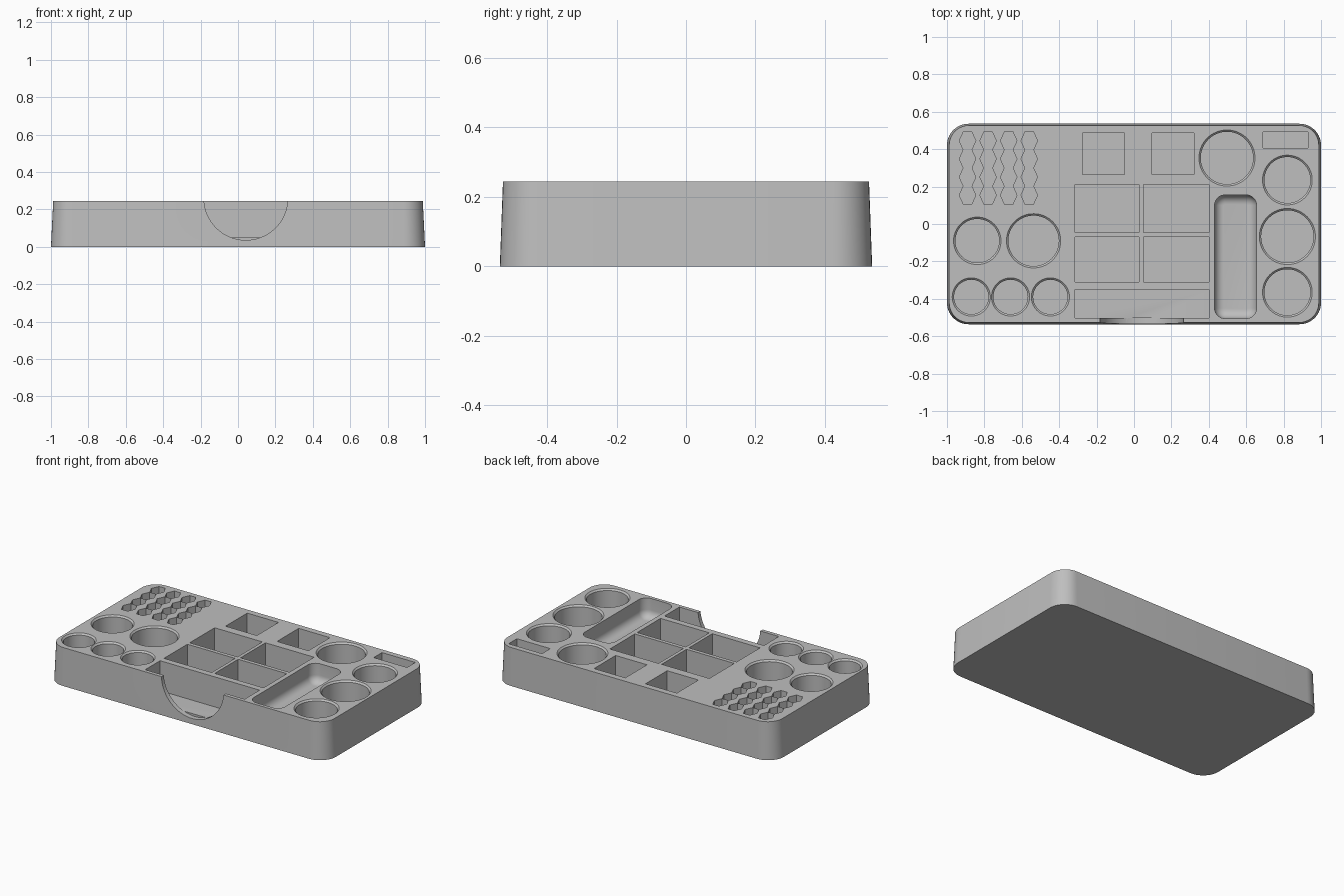
import bpy, bmesh, math

cube = bpy.data.objects.get("Cube")
if cube:
    bpy.data.objects.remove(cube, do_unlink=True)

HEIGHT = 0.245
FLOOR = 0.05
ABOVE = HEIGHT + 0.02

grey = bpy.data.materials.new("plain grey")
grey.use_nodes = True
colour = (0.52, 0.52, 0.52, 1)
grey.diffuse_color = colour
grey.node_tree.nodes["Principled BSDF"].inputs["Base Color"].default_value = colour


def loft(bm, rings):
    """Solid through a stack of rings with equal point counts, bottom first."""
    loops = [[bm.verts.new(p) for p in ring] for ring in rings]
    n = len(loops[0])
    for low, high in zip(loops, loops[1:]):
        for i in range(n):
            j = (i + 1) % n
            bm.faces.new((low[i], low[j], high[j], high[i]))
    bm.faces.new(loops[0][::-1])
    bm.faces.new(loops[-1])


def oval(x, y, z, rx, ry, n):
    return [(x + rx * math.cos(math.tau * i / n),
             y + ry * math.sin(math.tau * i / n), z) for i in range(n)]


def rounded(x, y, z, hx, hy, r, steps=10):
    points = []
    for q, (sx, sy) in enumerate(((1, 1), (-1, 1), (-1, -1), (1, -1))):
        for i in range(steps + 1):
            a = math.pi / 2 * (q + i / steps)
            points.append((x + sx * (hx - r) + r * math.cos(a),
                           y + sy * (hy - r) + r * math.sin(a), z))
    return points


def box(bm, x0, x1, y0, y1):
    loft(bm, [[(x0, y0, z), (x1, y0, z), (x1, y1, z), (x0, y1, z)]
              for z in (FLOOR, ABOVE)])


def make(name, bm):
    bmesh.ops.recalc_face_normals(bm, faces=bm.faces)
    mesh = bpy.data.meshes.new(name)
    bm.to_mesh(mesh)
    bm.free()
    mesh.materials.append(grey)
    obj = bpy.data.objects.new(name, mesh)
    bpy.context.scene.collection.objects.link(obj)
    return obj


# Tapered tray body
bm = bmesh.new()
loft(bm, [rounded(0, 0, 0, 1.0, 0.536, 0.115),
          rounded(0, 0, HEIGHT, 0.988, 0.527, 0.105)])
tray = make("organizer_tray", bm)

# Straight-sided pockets
bm = bmesh.new()
for x0, x1 in ((-0.315, 0.028), (0.05, 0.40)):
    for y0, y1 in ((-0.045, 0.21), (-0.31, -0.07)):
        box(bm, x0, x1, y0, y1)
box(bm, -0.315, 0.40, -0.503, -0.35)
box(bm, -0.275, -0.05, 0.265, 0.487)
box(bm, 0.095, 0.32, 0.265, 0.487)
box(bm, 0.69, 0.93, 0.407, 0.492)

# Hexagonal bit holes
for col in range(4):
    for row in range(4):
        x, y = -0.89 + 0.11 * col, 0.445 - 0.097 * row
        loft(bm, [oval(x, y, z, 0.044, 0.056, 6) for z in (FLOOR, ABOVE)])

# Round wells with a chamfered rim
wells = [(-0.838, -0.09, 0.127), (-0.537, -0.09, 0.145),
         (-0.87, -0.39, 0.102), (-0.66, -0.39, 0.102), (-0.447, -0.39, 0.102),
         (0.497, 0.353, 0.15), (0.82, 0.235, 0.133),
         (0.82, -0.067, 0.15), (0.82, -0.365, 0.133)]
for x, y, r in wells:
    inner = r - 0.01
    loft(bm, [oval(x, y, FLOOR, inner, inner, 64),
              oval(x, y, HEIGHT - 0.01, inner, inner, 64),
              oval(x, y, HEIGHT, r, r, 64),
              oval(x, y, ABOVE, r, r, 64)])

# Shallow trough with rounded floor edges
rings = []
curve, steps = 0.05, 8
for i in range(steps + 1):
    a = math.pi / 2 * i / steps
    inset = curve * (1 - math.sin(a))
    rings.append(rounded(0.543, -0.175, 0.12 + curve * (1 - math.cos(a)),
                         0.112 - inset, 0.33 - inset, 0.055 - inset))
rings.append(rounded(0.543, -0.175, ABOVE, 0.112, 0.33, 0.055))
loft(bm, rings)
pockets = make("pocket_cutter", bm)

# Round finger notch through the front wall
bm = bmesh.new()
loft(bm, [[(x, y, z) for x, z, _ in oval(0.042, 0.26, 0, 0.224, 0.224, 96)]
          for y in (-0.6, -0.502)])
notch = make("notch_cutter", bm)

# Cut the body and keep the finished mesh
for cutter in (pockets, notch):
    cutter.hide_render = True
    mod = tray.modifiers.new("cut", "BOOLEAN")
    mod.operation = "DIFFERENCE"
    mod.solver = "EXACT"
    mod.object = cutter
graph = bpy.context.evaluated_depsgraph_get()
finished = bpy.data.meshes.new_from_object(tray.evaluated_get(graph))
tray.modifiers.clear()
tray.data = finished
for cutter in (pockets, notch):
    bpy.data.objects.remove(cutter, do_unlink=True)

bpy.ops.object.select_all(action="DESELECT")
tray.select_set(True)
bpy.context.view_layer.objects.active = tray
bpy.ops.object.shade_smooth_by_angle(angle=math.radians(30))
